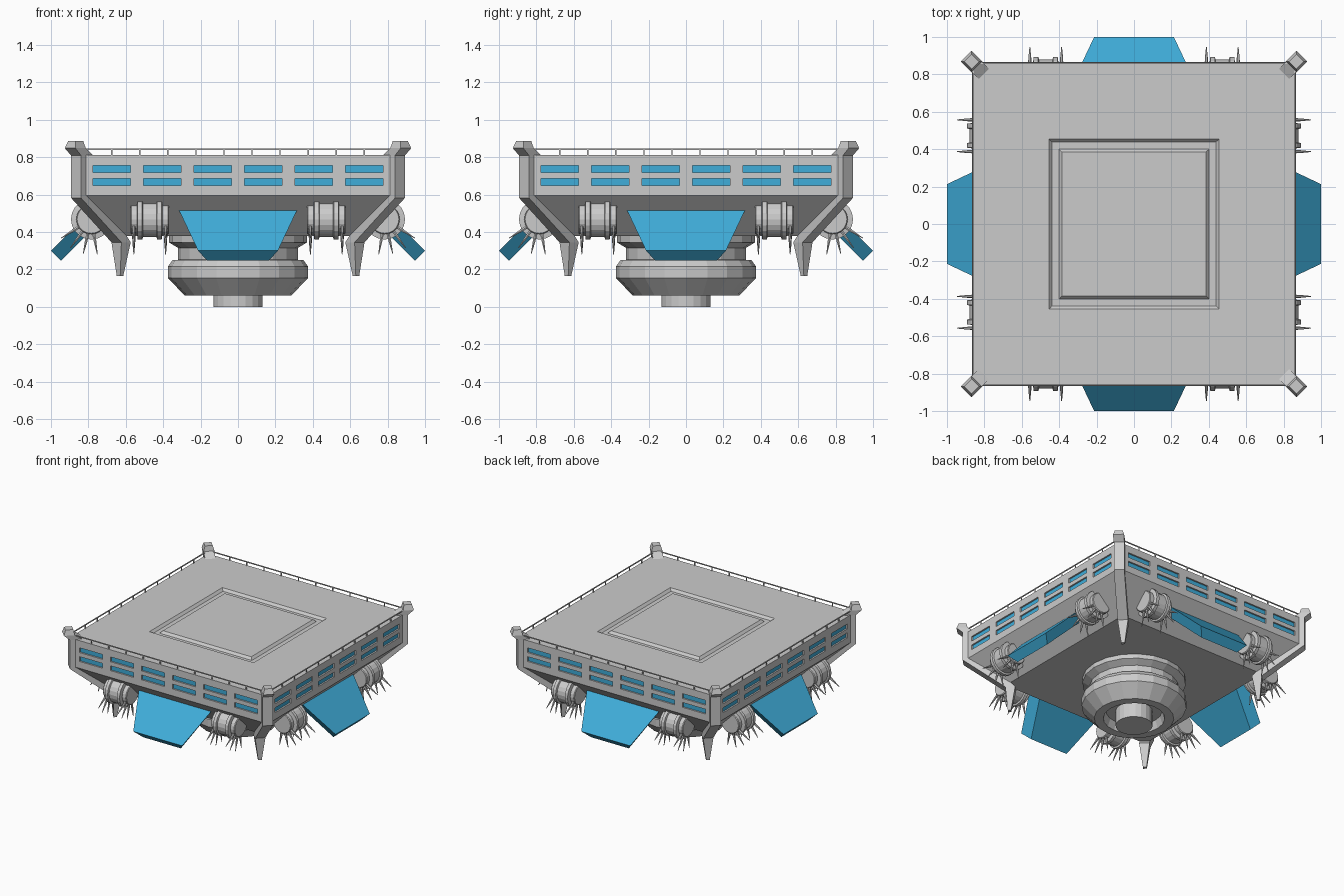
import bpy, bmesh
from math import pi, cos, sin, radians, sqrt
from mathutils import Matrix, Vector

if "Cube" in bpy.data.objects:
    bpy.data.objects.remove(bpy.data.objects["Cube"])

blue = bpy.data.materials.new("blue_panel")
blue.diffuse_color = (0.05, 0.42, 0.70, 1)
blue.use_nodes = True
blue.node_tree.nodes["Principled BSDF"].inputs["Base Color"].default_value = blue.diffuse_color


def finish(bm, name, mat=None, four=False):
    """Turn a bmesh into an object, optionally repeated on all four sides."""
    bmesh.ops.recalc_face_normals(bm, faces=bm.faces)
    if four:
        base = bm.verts[:] + bm.edges[:] + bm.faces[:]
        for k in (1, 2, 3):
            new = bmesh.ops.duplicate(bm, geom=base)["geom"]
            vs = [g for g in new if isinstance(g, bmesh.types.BMVert)]
            bmesh.ops.rotate(bm, verts=vs, matrix=Matrix.Rotation(k * pi / 2, 3, 'Z'))
    me = bpy.data.meshes.new(name)
    bm.to_mesh(me)
    bm.free()
    ob = bpy.data.objects.new(name, me)
    bpy.context.collection.objects.link(ob)
    if mat:
        me.materials.append(mat)
    return ob


def box(bm, center, size):
    m = Matrix.Translation(center) @ Matrix.Diagonal((*size, 1))
    bmesh.ops.create_cube(bm, size=1, matrix=m)


def loft(bm, rings):
    """Skin a list of closed point rings and cap both ends."""
    vr = [[bm.verts.new(p) for p in r] for r in rings]
    n = len(vr[0])
    for a, b in zip(vr, vr[1:]):
        for i in range(n):
            j = (i + 1) % n
            bm.faces.new((a[i], a[j], b[j], b[i]))
    bm.faces.new(vr[0][::-1])
    bm.faces.new(vr[-1])


def circle_rings(profile, sides, place):
    return [[place(r * cos(2 * pi * i / sides), r * sin(2 * pi * i / sides), h)
             for i in range(sides)] for r, h in profile]


# hull: square platform with sloped underside and a square trench in the deck
bm = bmesh.new()
hull_profile = [(.65, .38), (.865, .595), (.865, .813), (.455, .813),
                (.438, .795), (.402, .795), (.385, .813)]
loft(bm, [[(-s, -s, z), (s, -s, z), (s, s, z), (-s, s, z)] for s, z in hull_profile])
hull = finish(bm, "hull")

# window recesses and glass
cut, glass = bmesh.new(), bmesh.new()
for i in range(6):
    for z in (.738, .668):
        x = (i - 2.5) * .27
        box(cut, (x, -.87, z), (.20, .04, .038))
        box(glass, (x, -.846, z), (.204, .014, .042))
cutter = finish(cut, "window_cutter", four=True)
cutter.hide_render = True
mod = hull.modifiers.new("windows", 'BOOLEAN')
mod.object = cutter
mod.solver = 'EXACT'
bpy.context.view_layer.objects.active = hull
bpy.ops.object.modifier_apply(modifier=mod.name)
bpy.data.objects.remove(cutter)
finish(glass, "window_glass", blue, four=True)

# deck railing
bm = bmesh.new()
box(bm, (0, -.86, .842), (1.68, .007, .007))
for i in range(10):
    box(bm, ((i - 4.5) * .15, -.86, .825), (.007, .007, .034))
finish(bm, "railing", four=True)

# corner posts: (inner, outer, half width, z) along the diagonal
bm = bmesh.new()
d, t = Vector((1, 1, 0)), Vector((-1, 1, 0)) / sqrt(2)
sections = [(.623, .639, .013, .165), (.60, .650, .0375, .345), (.75, .8665, .0375, .583),
            (.80, .8665, .0375, .81), (.842, .8975, .040, .848), (.848, .888, .028, .888)]
rings = []
for a, b, w, z in sections:
    up = Vector((0, 0, z))
    rings.append([d * a - t * w + up, d * b - t * w + up, d * b + t * w + up, d * a + t * w + up])
loft(bm, rings)
finish(bm, "corner_post", four=True)

# blue fins standing square to the sloped underside
bm = bmesh.new()
top_in, top_out, low_out, low_in = (-.77, .53), (-1.0, .30), (-.947, .247), (-.717, .477)
loft(bm, [[(-w1, *p1), (w1, *p1), (w2, *p2), (-w2, *p2)] for w1, p1, w2, p2 in
          ((.322, top_in, .27, low_in), (.213, top_out, .165, low_out))])
finish(bm, "side_fin", blue, four=True)

# spool-shaped thrusters set into the slope, with a fan of spikes at each end
bm = bmesh.new()
spikes = bmesh.new()
half = [(.075, .103), (.08, .098), (.08, .068), (.108, .064), (.108, .040), (.095, .036)]
spool = [(r, -h) for r, h in half] + [(r, h) for r, h in reversed(half)]
for sx in (-1, 1):
    c = Vector((sx * .472, -.785, .468))
    loft(bm, circle_rings(spool, 20, lambda u, v, h: c + Vector((h, u, v))))
    for e in (-.085, .085):
        for ang in (-32, -54, -77, -100):
            a = radians(ang)
            out = Vector((0, -cos(a), sin(a)))
            side = Vector((0, sin(a), cos(a)))
            loft(spikes, circle_rings([(.010, .06), (.008, .12), (.002, .19)], 6,
                 lambda u, v, h: c + out * h + Vector((e + u, 0, 0)) + side * v))
finish(bm, "thruster", four=True)
finish(spikes, "thruster_spikes", four=True)

# round core below the hull with a recessed nozzle
bm = bmesh.new()
core = [(.37, .40), (.37, .345), (.32, .315), (.32, .252), (.350, .250), (.375, .215),
        (.375, .155), (.285, .06), (.22, .06), (.20, .12), (.132, .12), (.132, 0)]
loft(bm, circle_rings(core, 20, lambda u, v, h: (u, v, h)))
finish(bm, "lower_core")
